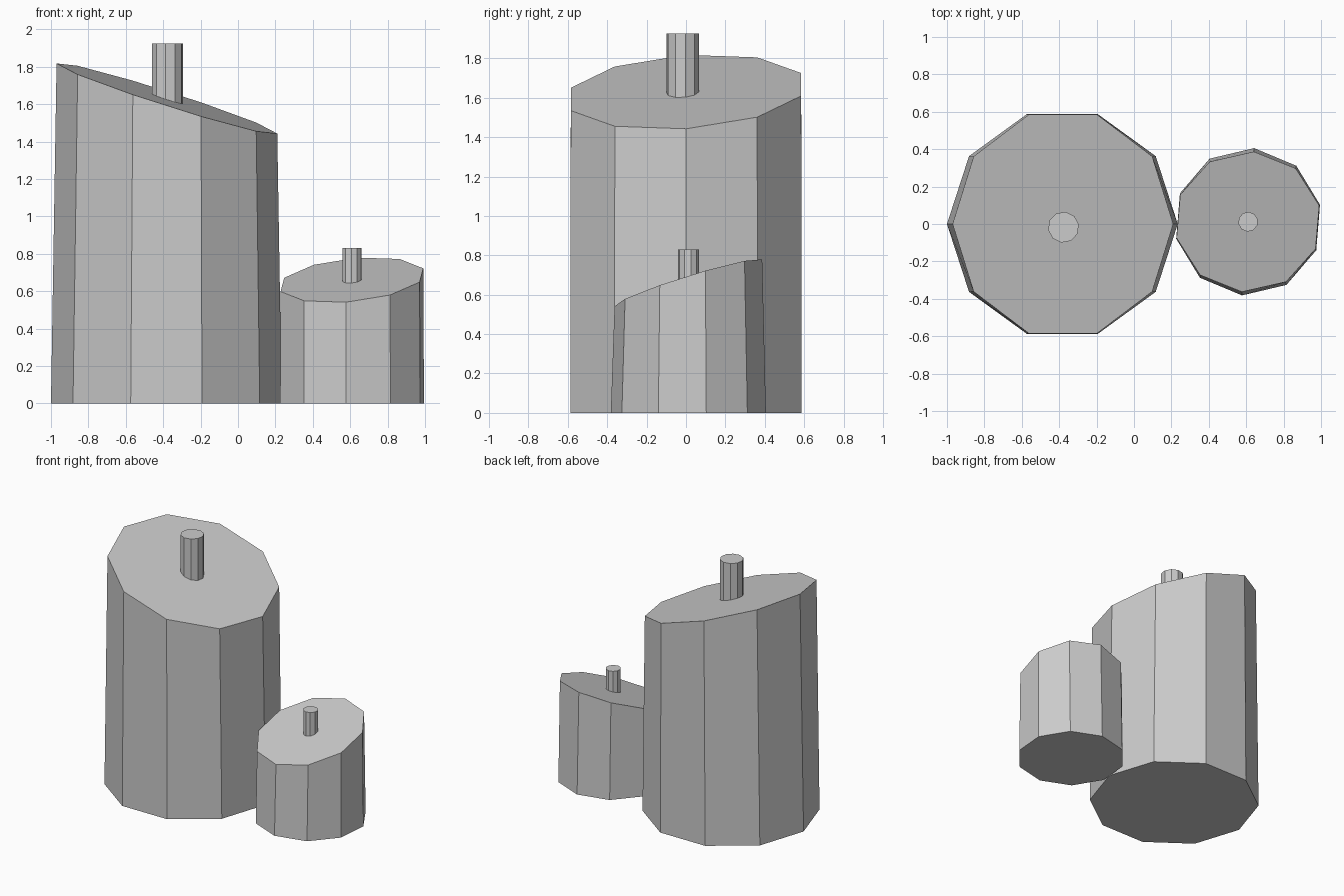
import bpy, bmesh
from math import cos, sin, radians, tau

if "Cube" in bpy.data.objects:
    bpy.data.objects.remove(bpy.data.objects["Cube"])

SIDES = 10


def prism(name, base, radius, turn, top, top_radii, slope=(0, 0)):
    """Ten-sided prism; its top (x, y, z) may shrink per axis and slant."""
    bm = bmesh.new()
    angles = [radians(turn) + tau * i / SIDES for i in range(SIDES)]
    low, high = [], []
    for a in angles:
        low.append(bm.verts.new((base[0] + radius * cos(a),
                                 base[1] + radius * sin(a), base[2])))
        dx, dy = top_radii[0] * cos(a), top_radii[1] * sin(a)
        high.append(bm.verts.new((top[0] + dx, top[1] + dy,
                                  top[2] + slope[0] * dx + slope[1] * dy)))
    bm.faces.new(low[::-1])
    bm.faces.new(high)
    for i in range(SIDES):
        j = (i + 1) % SIDES
        bm.faces.new((low[i], low[j], high[j], high[i]))
    mesh = bpy.data.meshes.new(name)
    bm.to_mesh(mesh)
    bm.free()
    obj = bpy.data.objects.new(name, mesh)
    bpy.context.collection.objects.link(obj)
    return obj


def wick(name, x, y, z0, z1, radius, turn):
    prism(name, (x, y, z0), radius, turn, (x, y, z1), (radius, radius))


# Tall candle with a slanted top
prism("tall_candle", (-0.383, 0, 0), 0.617, 0,
      (-0.38, 0, 1.63), (0.59, 0.615), (-0.318, 0.064))
wick("tall_wick", -0.377, -0.017, 1.57, 1.925, 0.083, 10)

# Short candle, slanted the other way
prism("short_candle", (0.61, 0.012, 0), 0.395, 13.3,
      (0.609, 0.012, 0.66), (0.392, 0.376), (0.092, 0.31))
wick("short_wick", 0.61, 0.012, 0.62, 0.83, 0.053, 13.3)
